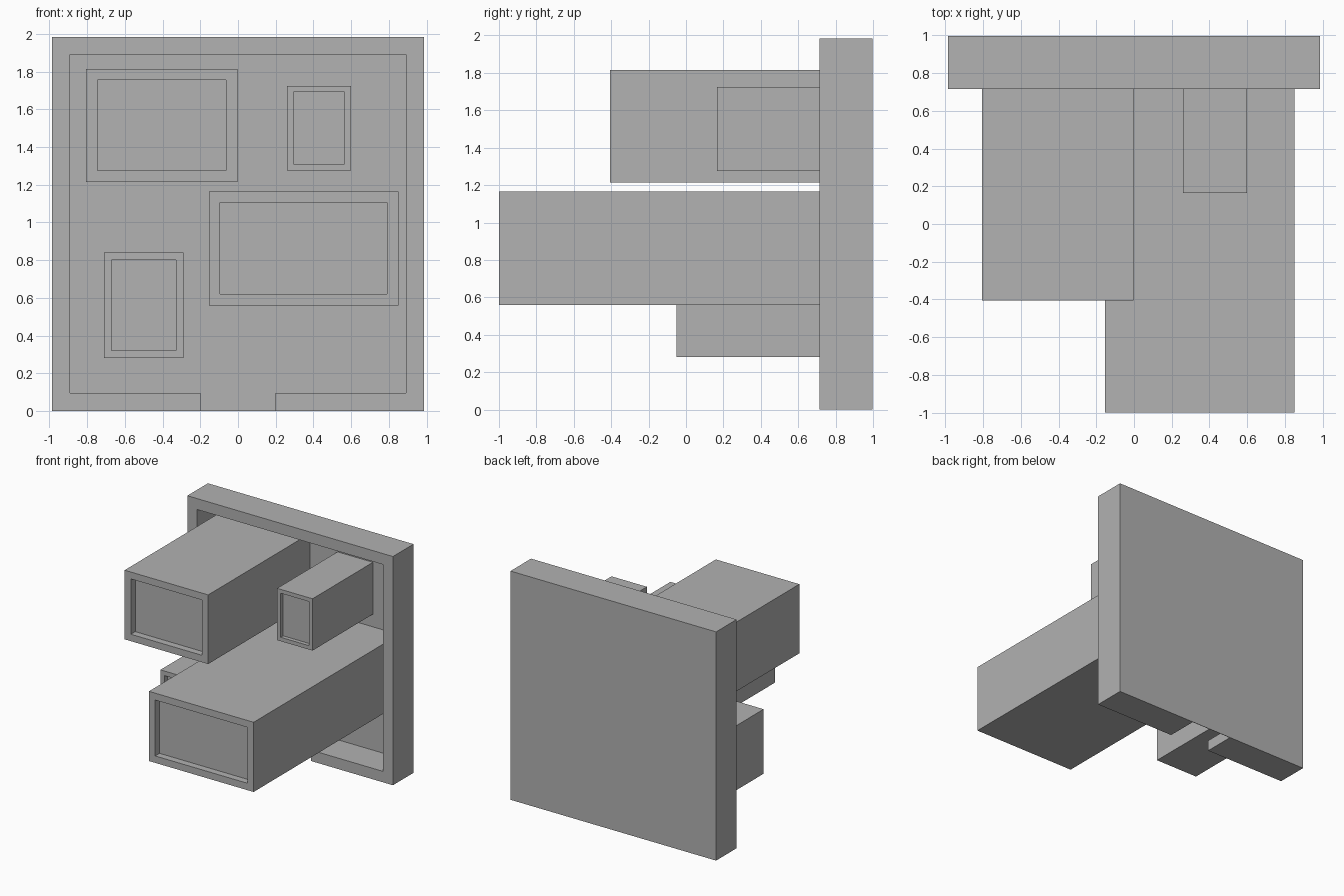
import bpy
import bmesh

default = bpy.data.objects.get("Cube")
if default:
    bpy.data.objects.remove(default, do_unlink=True)

grey = bpy.data.materials.new("plain_grey")
grey.use_nodes = True
colour = (0.445, 0.445, 0.445, 1)
grey.diffuse_color = colour
grey.node_tree.nodes["Principled BSDF"].inputs["Base Color"].default_value = colour

HALF, TOP, RIM, GAP = 0.987, 1.985, 0.095, 0.2
FRONT, BACK, PANEL = 0.715, 0.997, 0.004


def extrude_outline(name, outline, y0, y1):
    """Extrude an (x, z) outline from y0 to y1; return its object."""
    bm = bmesh.new()
    face = bm.faces.new([bm.verts.new((x, y0, z)) for x, z in outline])
    solid = bmesh.ops.extrude_face_region(bm, geom=[face])["geom"]
    verts = [v for v in solid if isinstance(v, bmesh.types.BMVert)]
    bmesh.ops.translate(bm, verts=verts, vec=(0, y1 - y0, 0))
    bmesh.ops.recalc_face_normals(bm, faces=bm.faces)
    mesh = bpy.data.meshes.new(name)
    bm.to_mesh(mesh)
    bm.free()
    mesh.materials.append(grey)
    obj = bpy.data.objects.new(name, mesh)
    bpy.context.collection.objects.link(obj)
    return obj


def rectangle(x0, x1, z0, z1):
    return [(x0, z0), (x1, z0), (x1, z1), (x0, z1)]


def recessed_box(name, x0, x1, z0, z1, y0, rim):
    """Box standing on the back panel, its front sunk inside a rim."""
    obj = extrude_outline(name, rectangle(x0, x1, z0, z1), y0, BACK - PANEL)
    bm = bmesh.new()
    bm.from_mesh(obj.data)
    front = min(bm.faces, key=lambda f: f.calc_center_median().y)
    bmesh.ops.inset_region(bm, faces=[front], thickness=rim, use_even_offset=True)
    pushed = bmesh.ops.extrude_discrete_faces(bm, faces=[front])["faces"]
    bmesh.ops.translate(bm, verts=pushed[0].verts, vec=(0, rim, 0))
    bm.to_mesh(obj.data)
    bm.free()


# Frame with an opening in the middle of the bottom rail
half_outline = [(GAP, 0), (HALF, 0), (HALF, TOP)]
inner_half = [(HALF - RIM, TOP - RIM), (HALF - RIM, RIM), (GAP, RIM)]


def mirrored(points):
    return [(-x, z) for x, z in reversed(points)]


outline = half_outline + mirrored(half_outline) + mirrored(inner_half) + inner_half
extrude_outline("outer_frame", outline, FRONT, BACK - PANEL)

# Thin closed back
extrude_outline("back_panel", rectangle(-HALF, HALF, 0, TOP), BACK - PANEL, BACK)

# Projecting boxes: x range, z range, front y, rim width
recessed_box("upper_right_box", -0.805, -0.003, 1.215, 1.815, -0.405, 0.06)
recessed_box("upper_left_box", 0.26, 0.6, 1.275, 1.725, 0.165, 0.034)
recessed_box("middle_box", -0.155, 0.85, 0.56, 1.165, -1.0, 0.06)
recessed_box("lower_right_box", -0.71, -0.29, 0.28, 0.84, -0.05, 0.04)
